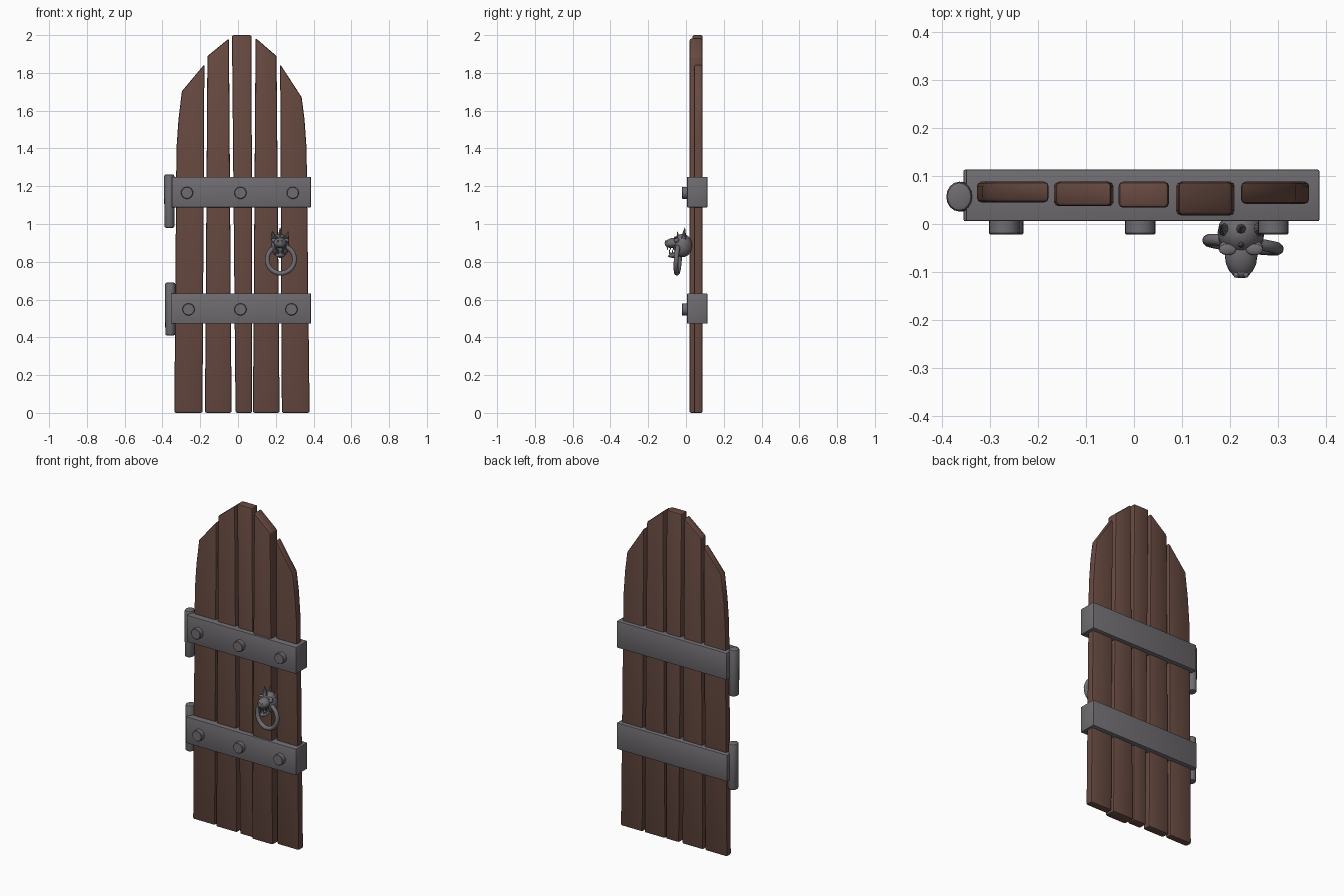
import bpy, bmesh, math
from mathutils import Matrix, Vector

if "Cube" in bpy.data.objects:
    bpy.data.objects.remove(bpy.data.objects["Cube"])


def material(name, rgb):
    m = bpy.data.materials.new(name)
    m.diffuse_color = (*rgb, 1)
    m.use_nodes = True
    m.node_tree.nodes["Principled BSDF"].inputs["Base Color"].default_value = m.diffuse_color
    return m


WOOD = material("dark wood", (0.135, 0.068, 0.052))
IRON = material("iron", (0.16, 0.15, 0.165))


def finish(name, bm, mat, bevel=0.0, segments=2):
    """Bevel the sharp edges, then turn the bmesh into a named object."""
    bmesh.ops.recalc_face_normals(bm, faces=bm.faces)
    if bevel:
        edges = [e for e in bm.edges if e.calc_face_angle(0) > math.radians(40)]
        bmesh.ops.bevel(bm, geom=edges, offset=bevel, segments=segments,
                        profile=0.5, affect='EDGES', clamp_overlap=True)
    me = bpy.data.meshes.new(name)
    bm.to_mesh(me)
    bm.free()
    ob = bpy.data.objects.new(name, me)
    bpy.context.collection.objects.link(ob)
    me.materials.append(mat)
    bpy.ops.object.select_all(action='DESELECT')
    ob.select_set(True)
    bpy.context.view_layer.objects.active = ob
    bpy.ops.object.shade_smooth_by_angle(angle=math.radians(35))
    return ob


def prism(name, outline, y0, y1, mat, bevel):
    """Extrude an (x, z) outline from y0 to y1."""
    bm = bmesh.new()
    face = bm.faces.new([bm.verts.new((x, y0, z)) for x, z in outline])
    out = bmesh.ops.extrude_face_region(bm, geom=[face])
    for v in out["geom"]:
        if isinstance(v, bmesh.types.BMVert):
            v.co.y = y1
    return finish(name, bm, mat, bevel)


def cone(bm, a, b, r1, r2, n):
    """Add a cone or cylinder from point a to point b."""
    a, b = Vector(a), Vector(b)
    rot = (b - a).to_track_quat('Z', 'Y').to_matrix().to_4x4()
    bmesh.ops.create_cone(bm, cap_ends=True, segments=n, radius1=r1, radius2=r2,
                          depth=(b - a).length,
                          matrix=Matrix.Translation((a + b) / 2) @ rot)


def ball(bm, centre, radii, tilt=0):
    m = (Matrix.Translation(centre) @ Matrix.Rotation(math.radians(tilt), 4, 'X')
         @ Matrix.Diagonal((*radii, 1)))
    bmesh.ops.create_uvsphere(bm, u_segments=16, v_segments=10, radius=1, matrix=m)


# Planks: outline and front depth, forming a pointed arch
planks = [
    ([(-.337, 0), (-.188, 0), (-.178, 1.846), (-.297, 1.703), (-.315, 1.555), (-.326, 1.4)], .045),
    ([(-.175, 0), (-.034, 0), (-.048, 1.982), (-.162, 1.889)], .037),
    ([(-.013, 0), (.075, 0), (.072, 2.0), (-.032, 2.0)], .034),
    ([(.079, 0), (.22, 0), (.204, 1.889), (.093, 1.985)], .018),
    ([(.232, 0), (.379, 0), (.363, 1.4), (.352, 1.555), (.337, 1.671), (.223, 1.846)], .042),
]
for i, (outline, front) in enumerate(planks):
    prism(f"plank_{i + 1}", outline, front, .088, WOOD, .009)

# Iron bands wrapped round the planks, with rivets and hinge barrels
for tag, z0, z1, left, rivets, hx, h0, h1 in (
        ("upper", 1.088, 1.250, -.350, (-.27, .013, .29), -.363, .98, 1.263),
        ("lower", .472, .632, -.355, (-.262, .013, .283), -.358, .41, .69)):
    prism(f"{tag}_band", [(left, z0), (.386, z0), (.386, z1), (left, z1)],
          .006, .113, IRON, .003)
    for i, x in enumerate(rivets):
        bm = bmesh.new()
        z = (z0 + z1) / 2 - .004
        cone(bm, (x, .02, z), (x, -.022, z), .032, .032, 20)
        finish(f"{tag}_rivet_{i + 1}", bm, IRON, .003, 1)
    bm = bmesh.new()
    cone(bm, (hx, .057, h0), (hx - .001, .057, h1), .027, .027, 16)
    bmesh.ops.scale(bm, vec=(1, 1.15, 1), verts=bm.verts,
                    space=Matrix.Translation((0, -.057, 0)))
    finish(f"{tag}_hinge", bm, IRON, .009)

# Beast head: skull, snout, open jaw, then paired features
X = .223
bm = bmesh.new()
ball(bm, (X, -.018, .886), (.049, .05, .062))
ball(bm, (X, -.066, .900), (.034, .047, .027), 10)
ball(bm, (X, -.053, .838), (.027, .042, .015), 12)
ball(bm, (X, -.100, .899), (.020, .013, .014))
cone(bm, (X, -.012, .930), (X, -.006, .982), .014, .001, 8)
cone(bm, (X, -.040, .920), (X, -.046, .960), .011, .001, 8)
for s in (-1, 1):
    ball(bm, (X + s * .033, -.050, .914), (.013, .014, .013))
    ball(bm, (X + s * .028, -.053, .928), (.018, .012, .006))
    ball(bm, (X + s * .010, -.106, .908), (.006, .006, .006))
    cone(bm, (X + s * .034, -.012, .922), (X + s * .042, -.004, .962), .014, .001, 8)
    for dx, y in ((.013, -.098), (.021, -.083), (.026, -.066)):
        cone(bm, (X + s * dx, y, .887), (X + s * dx, y, .862), .006, .001, 6)
        cone(bm, (X + s * dx * .8, y + .012, .842), (X + s * dx * .8, y + .010, .866),
             .005, .001, 6)
finish("knocker_head", bm, IRON)

# Ring hanging from the jaw
bpy.ops.mesh.primitive_torus_add(major_radius=.073, minor_radius=.0125,
                                 major_segments=32, minor_segments=10,
                                 location=(.227, -.043, .812),
                                 rotation=(math.radians(86), 0, math.radians(-7)))
ring = bpy.context.object
ring.name = "knocker_ring"
ring.data.materials.append(IRON)
bpy.ops.object.shade_smooth_by_angle(angle=math.radians(60))
